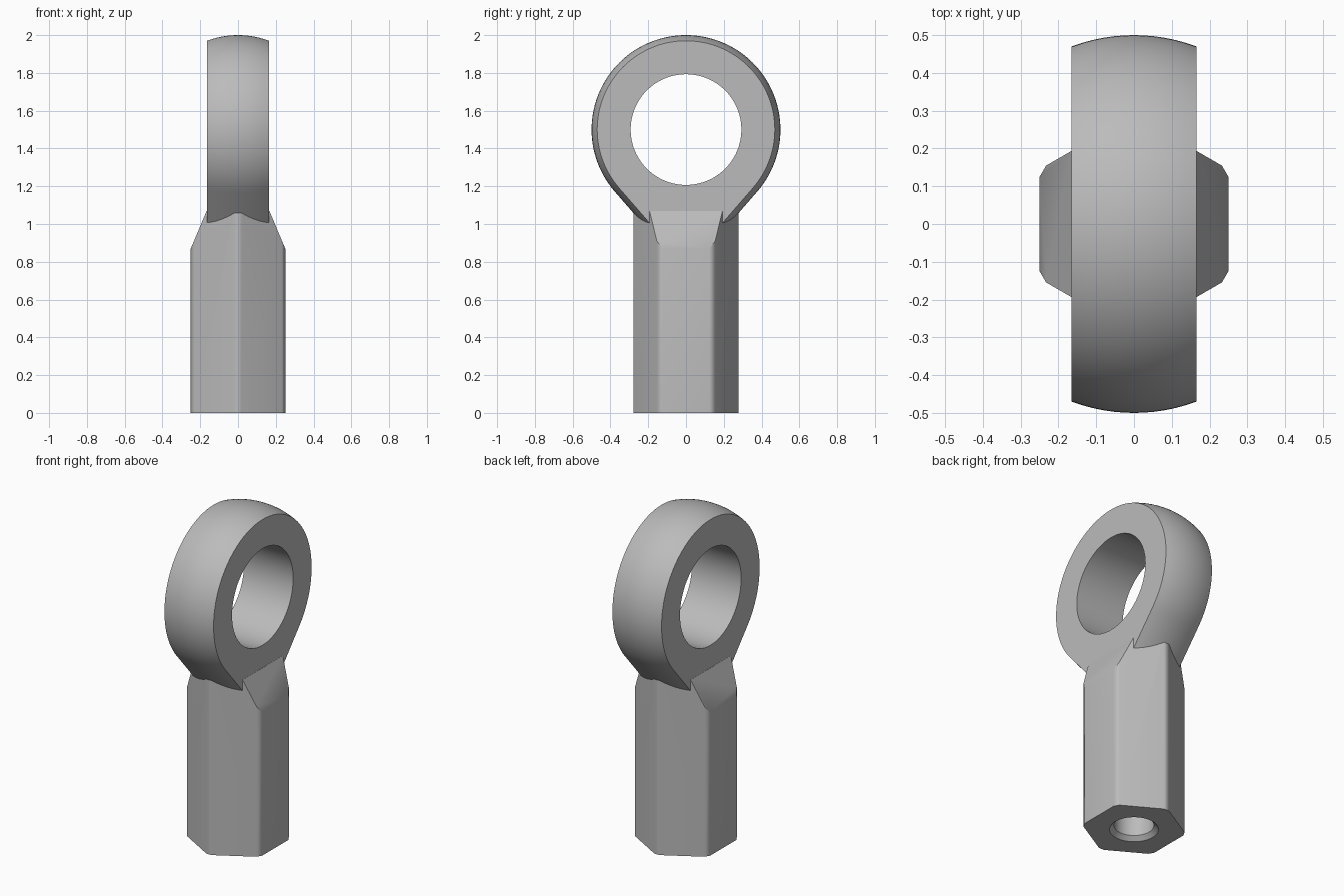
import bpy, bmesh
from math import sin, cos, pi, radians, sqrt
from mathutils import Vector

cube = bpy.data.objects.get("Cube")
if cube:
    bpy.data.objects.remove(cube, do_unlink=True)

steel = bpy.data.materials.new("steel grey")
steel.use_nodes = True
GREY = (0.5, 0.5, 0.5, 1)
steel.diffuse_color = GREY
steel.node_tree.nodes["Principled BSDF"].inputs["Base Color"].default_value = GREY

EYE_Z = 1.5        # centre of the eye
HALF = 0.165       # half thickness of the eye
TANGENT = radians(41)


def make_object(name, bm):
    bmesh.ops.recalc_face_normals(bm, faces=bm.faces)
    mesh = bpy.data.meshes.new(name)
    bm.to_mesh(mesh)
    bm.free()
    mesh.materials.append(steel)
    obj = bpy.data.objects.new(name, mesh)
    bpy.context.collection.objects.link(obj)
    return obj


def bridge(bm, rings, closed):
    """Skin consecutive vertex rings; close the tube or cap its ends."""
    n = len(rings[0])
    pairs = list(zip(rings, rings[1:] + rings[:1])) if closed else list(zip(rings, rings[1:]))
    for a, b in pairs:
        for i in range(n):
            j = (i + 1) % n
            bm.faces.new((a[i], a[j], b[j], b[i]))
    if not closed:
        bm.faces.new(rings[0])
        bm.faces.new(rings[-1])


def crown(x):
    return 0.03 + sqrt(0.47 ** 2 - x * x)


def neck_scale(angle):
    """Straight tangents replace the circle where the eye runs into the shank."""
    below = -sin(angle)
    if below <= sin(TANGENT):
        return 1
    from_side = pi / 2 - abs(angle - 1.5 * pi)
    return min(1 / cos(from_side - TANGENT), 1.2)


# Eye: crowned section swept around the x axis
def make_eye():
    bm = bmesh.new()
    steps = 12
    xs = [HALF * (2 * k / steps - 1) for k in range(steps + 1)]
    rings = []
    for s in range(144):
        a = 2 * pi * s / 144
        section = [(x, crown(x) * neck_scale(a)) for x in xs]
        section += [(HALF, 0.293), (-HALF, 0.293)]
        rings.append([bm.verts.new((x, r * cos(a), EYE_Z + r * sin(a))) for x, r in section])
    bridge(bm, rings, True)
    return make_object("rod_end", bm)


# Shank: hexagon with chamfered corners and two sloping shoulders
def make_shank():
    bm = bmesh.new()
    outline = []
    for k in range(6):
        a = radians(30 + 60 * k)
        corner = Vector((cos(a), sin(a))) * 0.25 / cos(pi / 6)
        along = Vector((-sin(a), cos(a)))
        outline += [corner * 0.966 - along * 0.0175, corner * 0.966 + along * 0.0175]
    rings = [[bm.verts.new((p.x, p.y, z)) for p in outline] for z in (0, 1.07)]
    bridge(bm, rings, False)
    for side in (-1, 1):
        cut = bmesh.ops.bisect_plane(
            bm, geom=bm.verts[:] + bm.edges[:] + bm.faces[:],
            plane_co=(side * 0.25, 0, 0.87), plane_no=(side * 0.2, 0, 0.084),
            clear_outer=True)
        rim = [e for e in cut["geom_cut"] if isinstance(e, bmesh.types.BMEdge)]
        bmesh.ops.holes_fill(bm, edges=rim, sides=0)
    return make_object("shank", bm)


# Cutter for the blind hole with its chamfered mouth
def make_hole():
    bm = bmesh.new()
    profile = [(0.16, -0.025), (0.11, 0.025), (0.11, 0.7), (0.01, 0.75)]
    rings = [[bm.verts.new((r * cos(2 * pi * i / 64), r * sin(2 * pi * i / 64), z))
              for i in range(64)] for r, z in profile]
    bridge(bm, rings, False)
    return make_object("hole_cutter", bm)


rod_end = make_eye()
bpy.context.view_layer.objects.active = rod_end
rod_end.select_set(True)
for tool, operation in ((make_shank(), "UNION"), (make_hole(), "DIFFERENCE")):
    tool.hide_render = True
    mod = rod_end.modifiers.new(operation.title(), "BOOLEAN")
    mod.object = tool
    mod.operation = operation
    mod.solver = "EXACT"
    bpy.ops.object.modifier_apply(modifier=mod.name)
    bpy.data.objects.remove(tool, do_unlink=True)

bpy.ops.object.shade_smooth_by_angle(angle=radians(35))
weighted = rod_end.modifiers.new("Weighted Normals", "WEIGHTED_NORMAL")
weighted.keep_sharp = True
